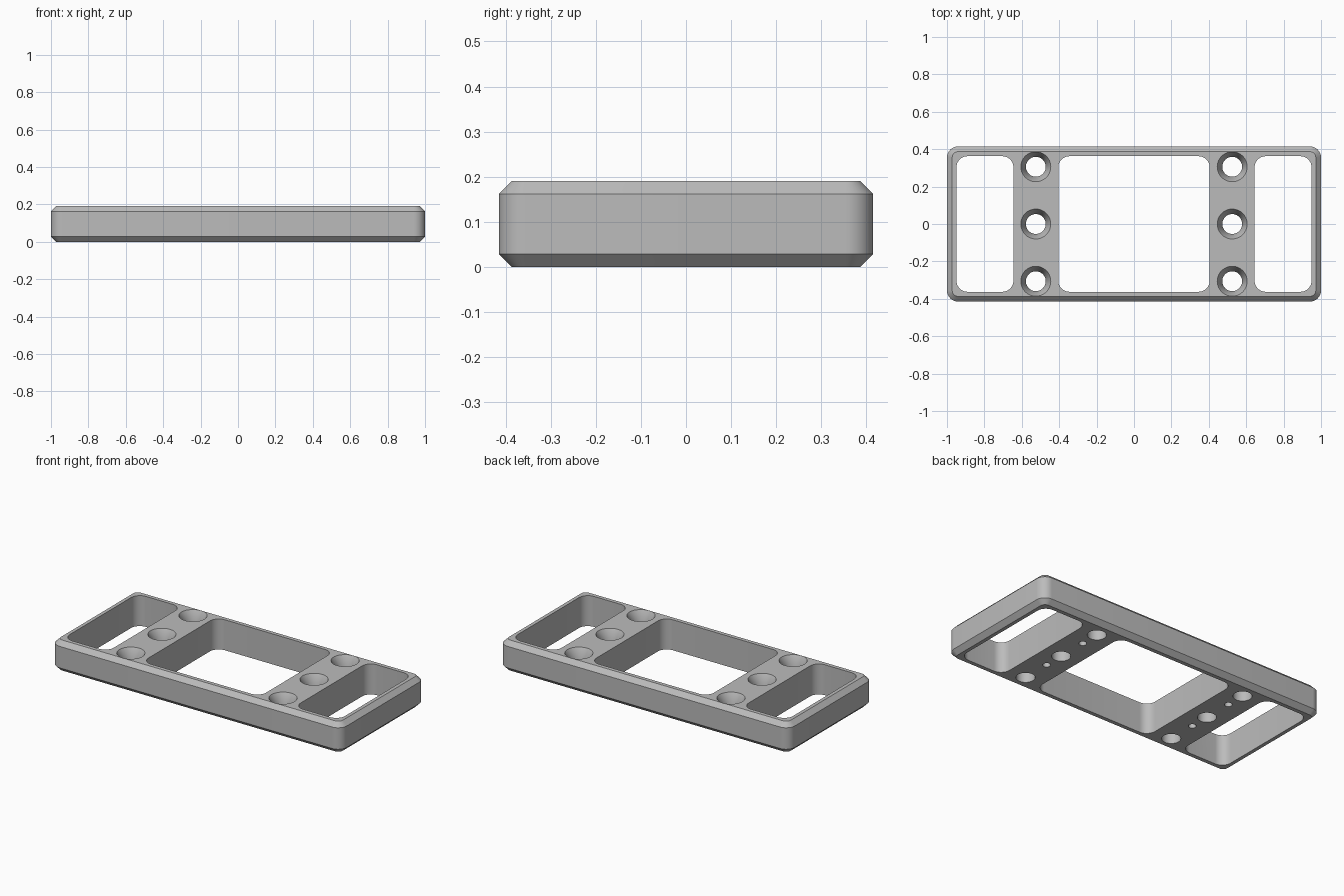
import bpy, bmesh, math

if "Cube" in bpy.data.objects:
    bpy.data.objects.remove(bpy.data.objects["Cube"])

LENGTH, WIDTH, HEIGHT = 2.0, 0.83, 0.19
CHAMFER, CORNER = 0.028, 0.06

grey = bpy.data.materials.new("plain grey")
grey.diffuse_color = (0.5, 0.5, 0.5, 1)
grey.use_nodes = True
grey.node_tree.nodes["Principled BSDF"].inputs["Base Color"].default_value = grey.diffuse_color


def rounded_rect(cx, cy, w, d, r, steps=10):
    """Outline of a rectangle with rounded corners (a circle when w = d = 2r)."""
    pts = []
    for k, (sx, sy) in enumerate([(1, 1), (-1, 1), (-1, -1), (1, -1)]):
        for i in range(steps + 1):
            a = math.pi / 2 * (k + i / steps)
            pts.append((cx + sx * (w / 2 - r) + r * math.cos(a),
                        cy + sy * (d / 2 - r) + r * math.sin(a)))
    return pts


def circle(cx, cy, r, n=40):
    return [(cx + r * math.cos(2 * math.pi * i / n),
             cy + r * math.sin(2 * math.pi * i / n)) for i in range(n)]


def loft(name, sections):
    """Closed solid through a list of (outline, z) sections."""
    bm = bmesh.new()
    rings = [[bm.verts.new((x, y, z)) for x, y in pts] for pts, z in sections]
    n = len(rings[0])
    for lo, hi in zip(rings, rings[1:]):
        for i in range(n):
            j = (i + 1) % n
            bm.faces.new((lo[i], lo[j], hi[j], hi[i]))
    bm.faces.new(rings[0][::-1])
    bm.faces.new(rings[-1])
    bmesh.ops.recalc_face_normals(bm, faces=bm.faces)
    mesh = bpy.data.meshes.new(name)
    bm.to_mesh(mesh)
    bm.free()
    mesh.materials.append(grey)
    obj = bpy.data.objects.new(name, mesh)
    bpy.context.collection.objects.link(obj)
    return obj


# Chamfered plate body
full = rounded_rect(0, 0, LENGTH, WIDTH, CORNER)
inset = rounded_rect(0, 0, LENGTH - 2 * CHAMFER, WIDTH - 2 * CHAMFER, CORNER - CHAMFER)
plate = loft("mounting_plate", [(inset, 0), (full, CHAMFER),
                                (full, HEIGHT - CHAMFER), (inset, HEIGHT)])

# Window cutters: one in the middle, one at each end
cutters = []
for cx, w in [(0, 0.81), (-0.797, 0.305), (0.797, 0.305)]:
    outline = rounded_rect(cx, 0, w, 0.725, 0.06)
    cutters.append(loft("window_cutter", [(outline, -0.1), (outline, HEIGHT + 0.1)]))

for x in (-0.525, 0.525):
    # Countersunk through holes
    for y in (-0.306, 0, 0.306):
        small, big = circle(x, y, 0.053), circle(x, y, 0.08)
        cutters.append(loft("screw_hole_cutter", [(small, -0.1), (small, HEIGHT - 0.05),
                                                  (big, HEIGHT), (big, HEIGHT + 0.1)]))
    # Blind pin holes underneath
    for y in (-0.125, 0.185):
        pin = circle(x, y, 0.022, 24)
        cutters.append(loft("pin_hole_cutter", [(pin, -0.1), (pin, 0.1)]))

# Cut every opening, then remove the cutters
bpy.context.view_layer.objects.active = plate
plate.select_set(True)
for c in cutters:
    mod = plate.modifiers.new("cut", 'BOOLEAN')
    mod.operation, mod.solver, mod.object = 'DIFFERENCE', 'EXACT', c
    bpy.ops.object.modifier_apply(modifier=mod.name)
    c.hide_render = True
    bpy.data.objects.remove(c)

bpy.ops.object.shade_smooth_by_angle(angle=math.radians(30))
